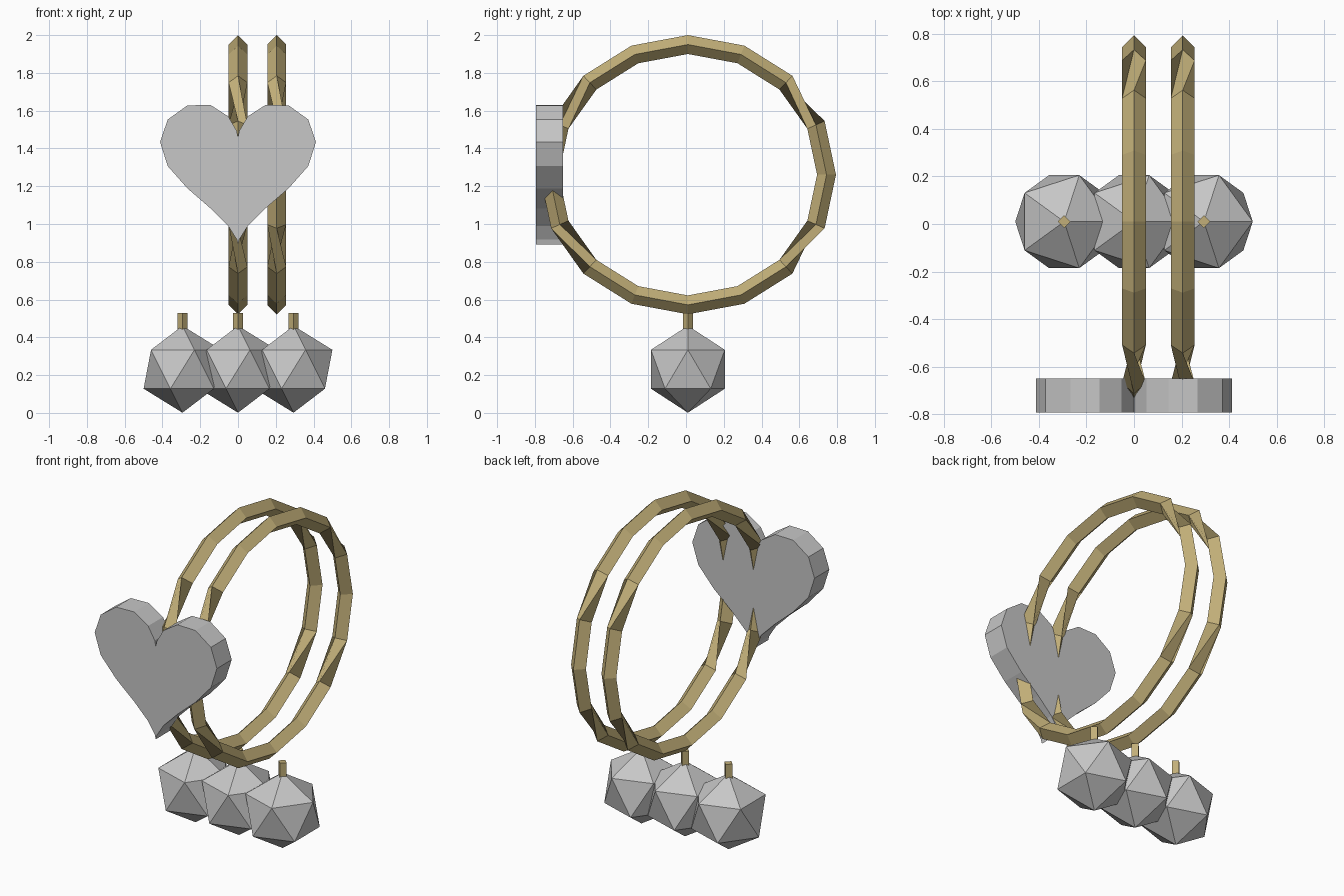
import bpy, bmesh
from math import sin, cos, pi
from mathutils import Vector

if "Cube" in bpy.data.objects:
    bpy.data.objects.remove(bpy.data.objects["Cube"], do_unlink=True)

CENTRE_Y = 0.01


def material(name, rgb):
    m = bpy.data.materials.new(name)
    m.use_nodes = True
    m.diffuse_color = (*rgb, 1)
    m.node_tree.nodes["Principled BSDF"].inputs["Base Color"].default_value = (*rgb, 1)
    return m


gold = material("pale gold", (0.54, 0.43, 0.19))
silver = material("silver", (0.57, 0.57, 0.57))


def finish(bm, name, mat, location):
    bmesh.ops.recalc_face_normals(bm, faces=bm.faces[:])
    mesh = bpy.data.meshes.new(name)
    bm.to_mesh(mesh)
    bm.free()
    mesh.materials.append(mat)
    ob = bpy.data.objects.new(name, mesh)
    ob.location = location
    bpy.context.collection.objects.link(ob)
    return ob


# Hoop: a four-sided tube whose section turns a quarter where it becomes steep
def hoop(name, x):
    bm = bmesh.new()
    steps, ry, rz, tube = 16, 0.734, 0.689, 0.05
    loops = []
    for i in range(steps):
        a = 2 * pi * i / steps
        t = Vector((0, -ry * sin(a), rz * cos(a))).normalized()
        ref = Vector((1, 0, 0)) if abs(t.z) > 0.85 else Vector((0, 0, 1))
        u = t.cross(ref).normalized()
        v = t.cross(u)
        c = Vector((0, ry * cos(a), rz * sin(a)))
        loops.append([bm.verts.new(c + tube * d) for d in (u, v, -u, -v)])
    for i in range(steps):
        p, q = loops[i], loops[(i + 1) % steps]
        for j in range(4):
            k = (j + 1) % 4
            bm.faces.new((p[j], p[k], q[k], q[j]))
    finish(bm, name, gold, (x, CENTRE_Y, 1.261))


hoop("centre_hoop", 0)
hoop("left_hoop", 0.205)

# Heart plate: a heart curve extruded towards the front
bm = bmesh.new()
scale, count = 0.0258, 24
outline = []
for i in range(count):
    t = 2 * pi * i / count
    hx = 16 * sin(t) ** 3
    hz = 13 * cos(t) - 5 * cos(2 * t) - 2 * cos(3 * t) - cos(4 * t)
    outline.append(bm.verts.new((scale * hx, 0, scale * hz)))
face = bm.faces.new(outline)
side = bmesh.ops.extrude_face_region(bm, geom=[face])["geom"]
bmesh.ops.translate(bm, vec=(0, -0.143, 0),
                    verts=[g for g in side if isinstance(g, bmesh.types.BMVert)])
finish(bm, "heart_plate", silver, (0, -0.65, 1.331))

# Hanging gems, each with a small square peg
for label, x in (("right", -0.294), ("centre", 0), ("left", 0.294)):
    bm = bmesh.new()
    bmesh.ops.create_icosphere(bm, subdivisions=1, radius=0.23)
    finish(bm, label + "_gem", silver, (x, CENTRE_Y, 0.231))

    bm = bmesh.new()
    bmesh.ops.create_cone(bm, cap_ends=True, segments=4, radius1=0.027,
                          radius2=0.027, depth=0.12)
    # keep the peg's corners on the x and y axes
    for v in bm.verts:
        if abs(abs(v.co.x) - abs(v.co.y)) < 0.001:
            s = 0.027 / v.co.xy.length
            v.co.x, v.co.y = (s * (v.co.x - v.co.y) * 0.7071,
                              s * (v.co.x + v.co.y) * 0.7071)
    finish(bm, label + "_peg", gold, (x, CENTRE_Y, 0.468))
